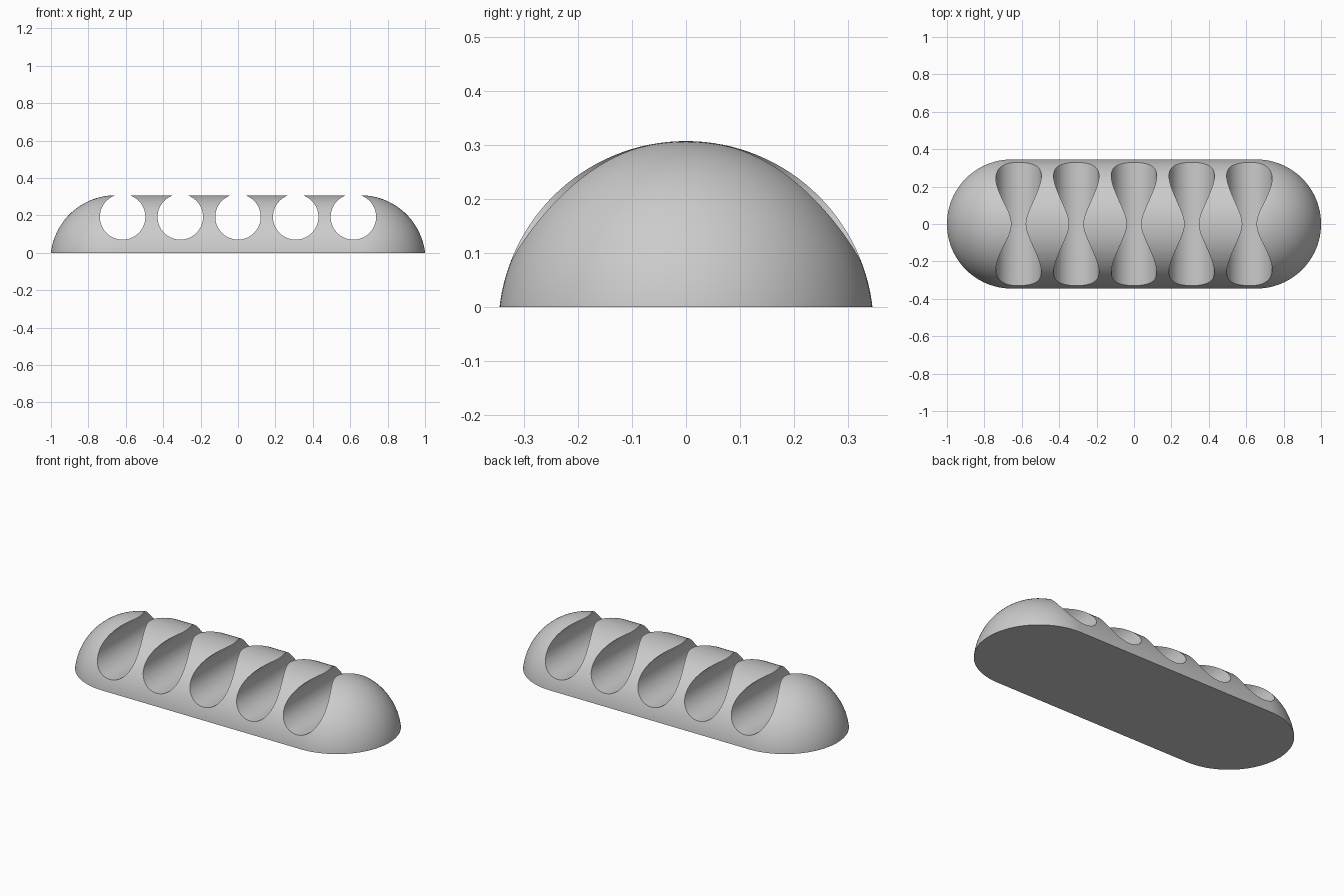
import bpy, bmesh, math
from mathutils import Matrix, Vector

cube = bpy.data.objects.get("Cube")
if cube:
    bpy.data.objects.remove(cube, do_unlink=True)

RADIUS = 0.3474        # radius of the rounded bar
SINK = 0.04            # how far its axis lies below the base
CAP_X = 0.655          # where the round ends begin
HOLE_RADIUS = 0.1215
HOLE_Z = 0.192
HOLE_STEP = 0.3085

grey = bpy.data.materials.new("plain grey")
grey.use_nodes = True
colour = (0.6, 0.6, 0.6, 1)
grey.diffuse_color = colour
grey.node_tree.nodes["Principled BSDF"].inputs["Base Color"].default_value = colour


def make_object(name, bm):
    mesh = bpy.data.meshes.new(name)
    bm.to_mesh(mesh)
    bm.free()
    mesh.materials.append(grey)
    obj = bpy.data.objects.new(name, mesh)
    bpy.context.collection.objects.link(obj)
    return obj


# Rounded bar: capsule profile spun about x, then cut flat at the base
bm = bmesh.new()
steps = 32
profile = []
for side in (-1, 1):
    for i in range(steps + 1):
        a = math.pi / 2 * (i / steps if side < 0 else 1 - i / steps)
        profile.append(bm.verts.new((side * (CAP_X + RADIUS * math.cos(a)), 0,
                                     RADIUS * math.sin(a))))
edges = [bm.edges.new(pair) for pair in zip(profile, profile[1:])]
bmesh.ops.spin(bm, geom=profile + edges, cent=(0, 0, 0), axis=(1, 0, 0),
               angle=math.tau, steps=128, use_merge=True)
bmesh.ops.remove_doubles(bm, verts=bm.verts, dist=1e-5)
bmesh.ops.translate(bm, verts=bm.verts, vec=(0, 0, -SINK))
cut = bmesh.ops.bisect_plane(bm, geom=bm.verts[:] + bm.edges[:] + bm.faces[:],
                             plane_co=(0, 0, 0), plane_no=(0, 0, 1), clear_inner=True)
rim = [e for e in cut["geom_cut"] if isinstance(e, bmesh.types.BMEdge)]
bmesh.ops.contextual_create(bm, geom=rim)
bmesh.ops.recalc_face_normals(bm, faces=bm.faces)
holder = make_object("holder_body", bm)

# Five cross grooves, open at the top
bm = bmesh.new()
for i in range(-2, 3):
    place = Matrix.Translation(Vector((i * HOLE_STEP, 0, HOLE_Z))) @ Matrix.Rotation(math.pi / 2, 4, "X")
    bmesh.ops.create_cone(bm, cap_ends=True, segments=96, radius1=HOLE_RADIUS,
                          radius2=HOLE_RADIUS, depth=1, matrix=place)
cutter = make_object("groove_cutter", bm)
cutter.hide_render = True

groove = holder.modifiers.new("grooves", "BOOLEAN")
groove.operation = "DIFFERENCE"
groove.solver = "EXACT"
groove.object = cutter

bpy.context.view_layer.objects.active = holder
holder.select_set(True)
bpy.ops.object.modifier_apply(modifier=groove.name)
bpy.data.objects.remove(cutter, do_unlink=True)
bpy.ops.object.shade_smooth_by_angle(angle=math.radians(25))
